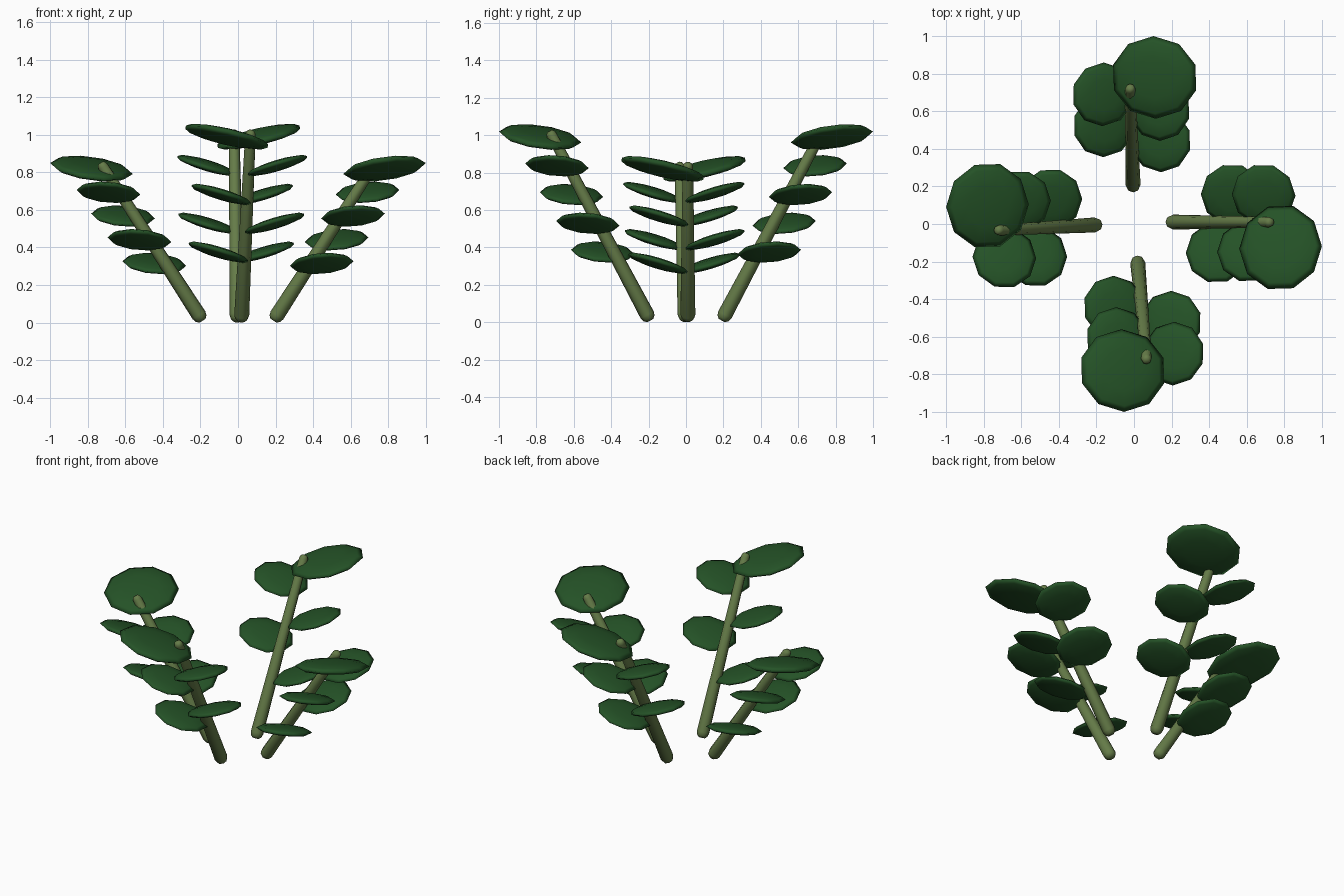
import bpy, bmesh
from math import cos, sin, pi
from mathutils import Vector, Matrix

if "Cube" in bpy.data.objects:
    bpy.data.objects.remove(bpy.data.objects["Cube"])


def material(name, rgb):
    m = bpy.data.materials.new(name)
    m.diffuse_color = (*rgb, 1)
    m.use_nodes = True
    m.node_tree.nodes["Principled BSDF"].inputs["Base Color"].default_value = m.diffuse_color
    return m


LEAF = material("leaf_green", (0.018, 0.085, 0.02))
STEM = material("stem_green", (0.13, 0.2, 0.065))


def finish(bm, name, mat):
    bmesh.ops.recalc_face_normals(bm, faces=bm.faces)
    for f in bm.faces:
        f.smooth = True
    me = bpy.data.meshes.new(name)
    bm.to_mesh(me)
    bm.free()
    me.materials.append(mat)
    ob = bpy.data.objects.new(name, me)
    bpy.context.collection.objects.link(ob)
    return ob


# Tapered eight-sided stem with rounded ends
def stem(name, a, b, r0=0.04, r1=0.028, n=8):
    a, b = Vector(a), Vector(b)
    w = (b - a).normalized()
    u = w.cross(Vector((0, 0, 1))).normalized()
    v = w.cross(u)
    arc = [(-r0 * cos(t), r0 * sin(t)) for t in (0.5, 1.0, pi / 2)]
    tip = [((b - a).length + r1 * cos(t), r1 * sin(t)) for t in (pi / 2, 1.0, 0.5)]
    bm = bmesh.new()
    rings = []
    for d, r in arc + tip:
        rings.append([bm.verts.new(a + w * d + (u * cos(2 * pi * i / n) + v * sin(2 * pi * i / n)) * r)
                      for i in range(n)])
    for p, q in zip(rings, rings[1:]):
        for i in range(n):
            j = (i + 1) % n
            bm.faces.new((p[i], p[j], q[j], q[i]))
    bm.faces.new(rings[0])
    bm.faces.new(rings[-1])
    finish(bm, name, STEM)


# Flattened ten-sided leaf, tilted up sideways and slightly outward
def leaf(name, centre, lateral, outward, half_len, half_wid, thick, slope_lat, slope_out):
    x = (lateral + Vector((0, 0, slope_lat))).normalized()
    y = outward + Vector((0, 0, slope_out))
    z = x.cross(y).normalized()
    y = z.cross(x)
    bm = bmesh.new()
    bmesh.ops.create_uvsphere(bm, u_segments=10, v_segments=6, radius=1)
    m = Matrix((x * half_len, y * half_wid, z * thick)).transposed().to_4x4()
    m.translation = Vector(centre)
    bmesh.ops.transform(bm, matrix=m, verts=bm.verts)
    finish(bm, name, LEAF)


# Per branch: outward direction, base and tip sideways position, tip height,
# leaf heights (low, high), sideways centres of the five leaves
branches = [
    ("right", (1, 0), (0.01, 0.01), 0.83, (0.315, 0.82), (-0.15, 0.155, -0.145, 0.155, -0.125)),
    ("left", (-1, 0), (-0.005, -0.033), 0.83, (0.315, 0.82), (0.13, -0.17, 0.12, -0.178, 0.098)),
    ("back", (0, 1), (-0.005, -0.02), 1.0, (0.375, 0.99), (0.14, -0.16, 0.135, -0.165, 0.11)),
    ("front", (0, -1), (0.02, 0.066), 1.0, (0.375, 0.99), (-0.105, 0.195, -0.09, 0.21, -0.06)),
]
reach = (0.445, 0.525, 0.612, 0.69, 0.78)

for name, out, (s0, s1), top, (z0, z1), sides in branches:
    outward = Vector((*out, 0))
    side = Vector((abs(out[1]), abs(out[0]), 0))
    stem(f"{name}_stem", outward * 0.208 + side * s0 + Vector((0, 0, 0.04)),
         outward * 0.718 + side * s1 + Vector((0, 0, top)))
    for i, (r, s) in enumerate(zip(reach, sides)):
        centre = outward * r + side * s + Vector((0, 0, z0 + (z1 - z0) * i / 4))
        sign = 1 if s > 0 else -1
        if i < 4:
            leaf(f"{name}_leaf_{i + 1}", centre, side * sign, outward,
                 0.172, 0.17, 0.027, 0.3, 0.08)
        else:
            leaf(f"{name}_tip_leaf", centre, side * sign, outward,
                 0.236, 0.222, 0.035, 0.23, 0.14)
